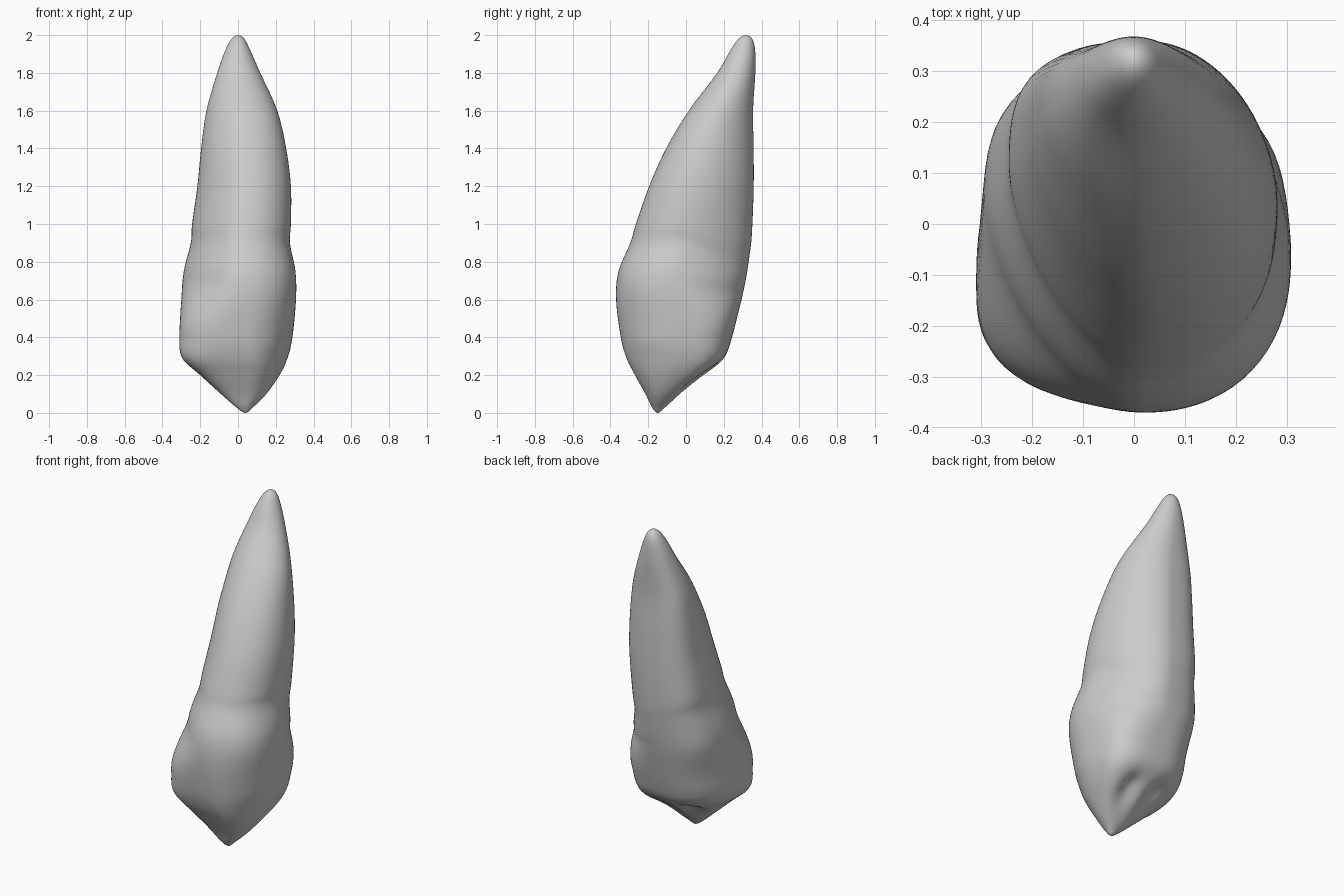
import bpy, bmesh, math
from mathutils import Vector

cube = bpy.data.objects.get("Cube")
if cube:
    bpy.data.objects.remove(cube)

SEGMENTS = 80
STEPS = 6

# Cross-sections from cusp to root apex: height, x min, x max, y front, y back
SECTIONS = [
    (0, .04, .04, -.15, -.15),
    (.03, -.01, .08, -.18, -.11),
    (.1, -.09, .15, -.215, -.03),
    (.2, -.2, .22, -.27, .1),
    (.29, -.295, .262, -.315, .2),
    (.4, -.31, .288, -.345, .243),
    (.6, -.3, .307, -.37, .29),
    (.75, -.287, .304, -.357, .315),
    (.9, -.25, .275, -.295, .335),
    (1, -.243, .28, -.265, .348),
    (1.2, -.215, .28, -.195, .358),
    (1.4, -.195, .255, -.105, .358),
    (1.6, -.167, .208, .015, .355),
    (1.8, -.11, .118, .165, .367),
    (1.92, -.067, .065, .235, .366),
    (1.98, -.034, .034, .278, .35),
    (2, 0, 0, .317, .317),
]

# Character of the outline by height: where the front ridge, the -x side and
# the +x side stand out most, then fullness of the four corners
# (front -x, front +x, back -x, back +x)
SHAPES = [
    (.05, .6, .4, .5, 2.6, 1.9, 2, 2.4),
    (.25, .64, .33, .58, 3, 1.9, 2.1, 3.3),
    (.42, .57, .4, .54, 2.8, 2.1, 2.4, 3),
    (.72, .5, .6, .45, 1.6, 2.3, 2.9, 1.9),
    (1, .5, .62, .45, 1.6, 2.2, 3.1, 1.8),
    (1.5, .5, .62, .45, 1.7, 2.1, 3, 1.85),
    (1.9, .5, .5, .5, 2, 2, 2.2, 2),
]


def mirrored(row):
    """Section beyond a pole, so that the end closes with a round tip."""
    z, left, right, front, back = row
    return (z, right, left, back, front)


def spline(a, b, c, d, t):
    return [q + t / 2 * (r - p + t * (2 * p - 5 * q + 4 * r - s + t * (3 * (q - r) + s - p)))
            for p, q, r, s in zip(a, b, c, d)]


def smoothstep(low, high, value):
    t = min(1, max(0, (value - low) / (high - low)))
    return t * t * (3 - 2 * t)


def shape_at(z):
    """Blend the outline character between the listed heights."""
    shape = SHAPES[0][1:]
    for low, high in zip(SHAPES, SHAPES[1:]):
        t = smoothstep(low[0], high[0], z)
        shape = [a + (b - a) * t for a, b in zip(shape, high[1:])]
    return shape


def outline_point(section, angle):
    """Point on an oval whose four quarters have their own centre and fullness."""
    z, left, right, front, back = section
    ridge, side_left, side_right, *fullness = shape_at(z)
    c, s = math.cos(angle), math.sin(angle)
    cx = left + (right - left) * (.5 if s > 0 else ridge)
    cy = front + (back - front) * (side_right if c > 0 else side_left)
    power = fullness[2 * (s > 0) + (c > 0)]
    scale = (abs(c) ** power + abs(s) ** power) ** (-1 / power)
    rx = right - cx if c > 0 else cx - left
    ry = back - cy if s > 0 else cy - front
    # The neck between crown and root dips towards the back +x corner
    dip = .15 * max(0, s) * (1 + c) / 2 * math.exp(-((z - .9) / .25) ** 2)
    return Vector((cx + rx * c * scale, cy + ry * s * scale, z - dip))


def hollow(p):
    """Press the two shallow hollows beside the ridge of the inner crown face."""
    fade = 1 - smoothstep(.28, .4, p.z)
    for x, y in ((.09, .06), (-.08, .06)):
        d = ((p.x - x) / .055) ** 2 + ((p.y - y) / .08) ** 2
        p.z += .04 * fade * math.exp(-d)
    return p


# Interpolate the sections into a dense stack of rings
rows = [mirrored(SECTIONS[1])] + SECTIONS + [mirrored(SECTIONS[-2])]
stack = []
for i in range(1, len(rows) - 2):
    stack += [spline(*rows[i - 1:i + 3], k / STEPS) for k in range(STEPS)]

bm = bmesh.new()
rings = []
for section in stack[1:]:
    rings.append([bm.verts.new(hollow(outline_point(section, math.tau * k / SEGMENTS)))
                  for k in range(SEGMENTS)])


def pole(row):
    return bm.verts.new((row[1], row[3], row[0]))


cusp, apex = pole(SECTIONS[0]), pole(SECTIONS[-1])

# Skin the rings and close both ends
for k in range(SEGMENTS):
    n = (k + 1) % SEGMENTS
    for low, high in zip(rings, rings[1:]):
        bm.faces.new((low[k], low[n], high[n], high[k]))
    bm.faces.new((cusp, rings[0][n], rings[0][k]))
    bm.faces.new((apex, rings[-1][k], rings[-1][n]))
bmesh.ops.recalc_face_normals(bm, faces=bm.faces)
for face in bm.faces:
    face.smooth = True

mesh = bpy.data.meshes.new("tooth")
bm.to_mesh(mesh)
bm.free()
tooth = bpy.data.objects.new("tooth", mesh)
bpy.context.collection.objects.link(tooth)

# One plain grey material
grey = bpy.data.materials.new("light grey")
grey.use_nodes = True
colour = (.6, .6, .6, 1)
grey.diffuse_color = colour
grey.node_tree.nodes["Principled BSDF"].inputs["Base Color"].default_value = colour
mesh.materials.append(grey)
